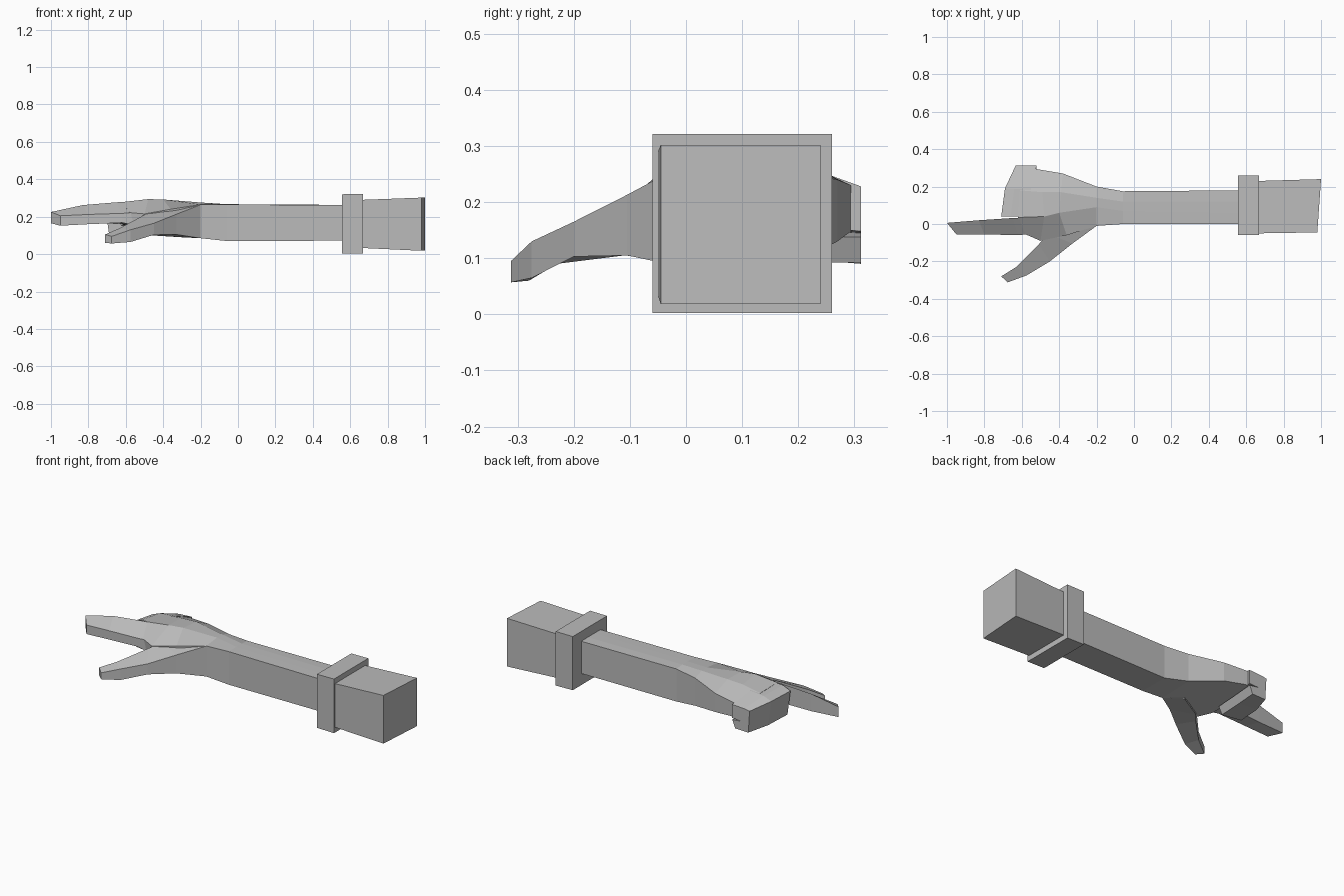
import bpy, bmesh

skin = bpy.data.materials.new("plain grey")
skin.diffuse_color = (0.5, 0.5, 0.5, 1)


def loft(name, rings):
    """Join rings of points into a closed, flat-faced solid."""
    bm = bmesh.new()
    vs = [[bm.verts.new(p) for p in ring] for ring in rings]
    n = len(vs[0])
    for a, b in zip(vs, vs[1:]):
        for i in range(n):
            j = (i + 1) % n
            bm.faces.new((a[i], a[j], b[j], b[i]))
    bm.faces.new(vs[0])
    bm.faces.new(vs[-1])
    bmesh.ops.recalc_face_normals(bm, faces=bm.faces)
    mesh = bpy.data.meshes.new(name)
    bm.to_mesh(mesh)
    bm.free()
    mesh.materials.append(skin)
    ob = bpy.data.objects.new(name, mesh)
    bpy.context.collection.objects.link(ob)
    return ob


def rect(x0, x1, y0, y1, z0, z1):
    """Four corners across the arm; x0 at the front edge, x1 at the back."""
    return [(x0, y0, z0), (x1, y1, z0), (x1, y1, z1), (x0, y0, z1)]


def blade(front, back):
    """Finger section from (x, y, bottom, top) at its two edges."""
    (xa, ya, ba, ta), (xb, yb, bb, tb) = front, back
    return [(xa, ya, ba), (xb, yb, bb), (xb, yb, tb), (xa, ya, ta)]


# Sleeve and its raised band
loft("sleeve", [rect(.66, .66, -.05, .23, .033, .290),
                rect(.98, 1.0, -.045, .24, .018, .302)])
loft("sleeve_band", [rect(.557, .557, -.06, .26, .004, .32),
                     rect(.668, .668, -.06, .26, .002, .321)])

# Forearm, wrist and back of the hand:
# front top, ridge, outer middle, back top, back bottom, front bottom
loft("arm_and_palm", [
    [(.58, 0, .262), (.58, .06, .263), (.58, .12, .263),
     (.58, .18, .262), (.58, .18, .072), (.58, 0, .072)],
    [(-.06, 0, .265), (-.06, .07, .267), (-.06, .12, .267),
     (-.06, .175, .262), (-.06, .175, .07), (-.06, 0, .07)],
    [(-.2, -.01, .265), (-.2, .09, .276), (-.2, .14, .276),
     (-.2, .2, .255), (-.2, .2, .092), (-.2, -.01, .085)],
    [(-.36, -.06, .24), (-.4, .06, .292), (-.39, .17, .288),
     (-.38, .27, .24), (-.38, .27, .13), (-.36, -.06, .1)],
    [(-.5, -.09, .215), (-.48, .04, .294), (-.49, .17, .284),
     (-.5, .29, .232), (-.5, .29, .145), (-.49, -.08, .11)],
    [(-.58, -.055, .222), (-.62, .035, .278), (-.61, .18, .268),
     (-.6, .308, .222), (-.58, .3, .15), (-.57, -.05, .15)],
])

# Three folded fingers as one block: knuckles, then tips tucked under
loft("folded_fingers", [
    [(x, y, z) for x, z in prof] for y, prof in (
        (.04, [(-.55, .280), (-.66, .276), (-.71, .255), (-.69, .11),
               (-.56, .095), (-.54, .138), (-.625, .155), (-.55, .17)]),
        (.19, [(-.55, .272), (-.64, .264), (-.69, .245), (-.67, .10),
               (-.55, .093), (-.53, .138), (-.61, .15), (-.55, .16)]),
        (.312, [(-.52, .228), (-.60, .224), (-.633, .218), (-.625, .09),
                (-.54, .092), (-.52, .138), (-.58, .145), (-.52, .148)]),
    )
])

# Pointing finger
loft("index_finger", [
    blade((-.48, -.055, .14, .225), (-.48, .04, .14, .285)),
    blade((-.62, -.058, .168, .218), (-.65, .032, .165, .277)),
    blade((-.80, -.057, .16, .212), (-.83, .02, .16, .262)),
    blade((-.95, -.055, .152, .205), (-1.0, .006, .165, .225)),
])

# Thumb, spread out from the wrist
loft("thumb", [
    blade((-.2, -.01, .085, .264), (-.3, .05, .09, .275)),
    blade((-.33, -.105, .105, .213), (-.46, -.05, .1, .232)),
    blade((-.45, -.2, .103, .165), (-.51, -.11, .105, .205)),
    blade((-.575, -.275, .065, .13), (-.63, -.23, .09, .14)),
    blade((-.675, -.312, .057, .095), (-.71, -.28, .06, .105)),
])
